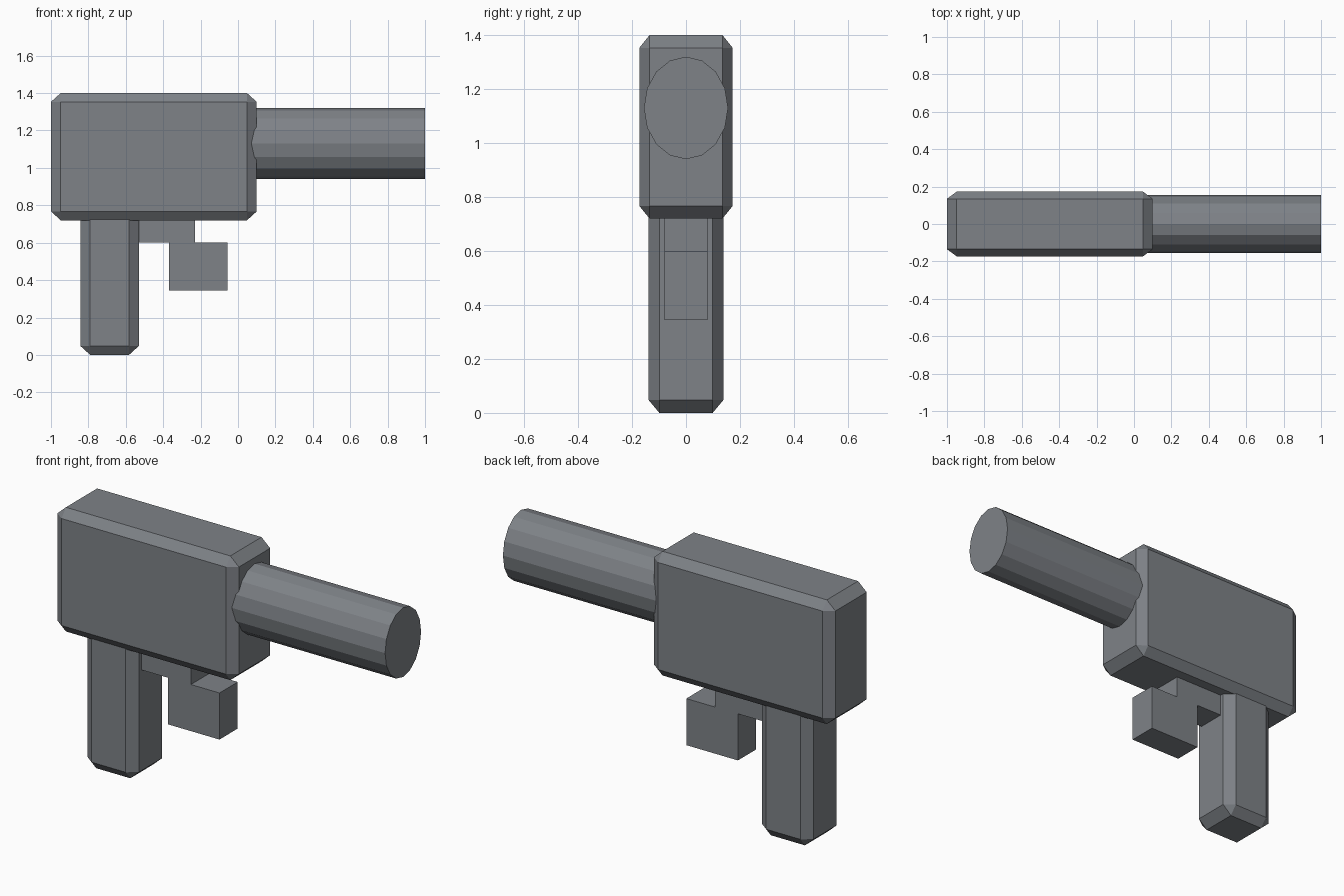
import bpy, bmesh
from mathutils import Matrix, Vector
from math import pi

if "Cube" in bpy.data.objects:
    bpy.data.objects.remove(bpy.data.objects["Cube"])

metal = bpy.data.materials.new("blue_grey_metal")
metal.diffuse_color = (0.21, 0.225, 0.245, 1)
metal.use_nodes = True
metal.node_tree.nodes["Principled BSDF"].inputs["Base Color"].default_value = metal.diffuse_color


def finish(name, bm):
    bmesh.ops.recalc_face_normals(bm, faces=bm.faces)
    mesh = bpy.data.meshes.new(name)
    bm.to_mesh(mesh)
    bm.free()
    mesh.materials.append(metal)
    obj = bpy.data.objects.new(name, mesh)
    bpy.context.collection.objects.link(obj)
    return obj


def chamfered_box(name, low, high, cut):
    """Box with a different chamfer width along each axis."""
    low, high, cut = Vector(low), Vector(high), Vector(cut)
    bm = bmesh.new()
    bmesh.ops.create_cube(bm, size=1)
    # chamfer by one unit in a stretched space, then scale to final size
    size = [(h - l) / c for l, h, c in zip(low, high, cut)]
    bmesh.ops.scale(bm, vec=size, verts=bm.verts)
    bmesh.ops.bevel(bm, geom=bm.edges[:], offset=1, segments=1,
                    affect='EDGES', profile=0.5)
    bmesh.ops.scale(bm, vec=cut, verts=bm.verts)
    bmesh.ops.translate(bm, vec=(low + high) / 2, verts=bm.verts)
    return finish(name, bm)


# Main body and grip
chamfered_box("body", (-1, -0.173, 0.72), (0.10, 0.173, 1.40), (0.052, 0.038, 0.047))
chamfered_box("grip", (-0.843, -0.139, 0), (-0.53, 0.139, 0.82), (0.053, 0.04, 0.048))

# Barrel: sixteen-sided oval tube running forward out of the body
x0, x1 = -0.1, 1.0
bm = bmesh.new()
bmesh.ops.create_cone(bm, cap_ends=True, segments=16, radius1=1, radius2=1, depth=1)
bmesh.ops.rotate(bm, matrix=Matrix.Rotation(pi / 2, 3, 'Y'), verts=bm.verts)
bmesh.ops.scale(bm, vec=(x1 - x0, 0.156, 0.19), verts=bm.verts)
bmesh.ops.translate(bm, vec=((x0 + x1) / 2, 0, 1.13), verts=bm.verts)
finish("barrel", bm)

# Trigger: stepped profile extruded across the width
profile = [(-0.60, 0.60), (-0.37, 0.60), (-0.37, 0.345), (-0.057, 0.345),
           (-0.057, 0.60), (-0.23, 0.60), (-0.23, 0.76), (-0.60, 0.76)]
bm = bmesh.new()
face = bm.faces.new([bm.verts.new((x, -0.079, z)) for x, z in profile])
side = bmesh.ops.extrude_face_region(bm, geom=[face])
bmesh.ops.translate(bm, vec=(0, 0.158, 0),
                    verts=[v for v in side["geom"] if isinstance(v, bmesh.types.BMVert)])
finish("trigger", bm)
